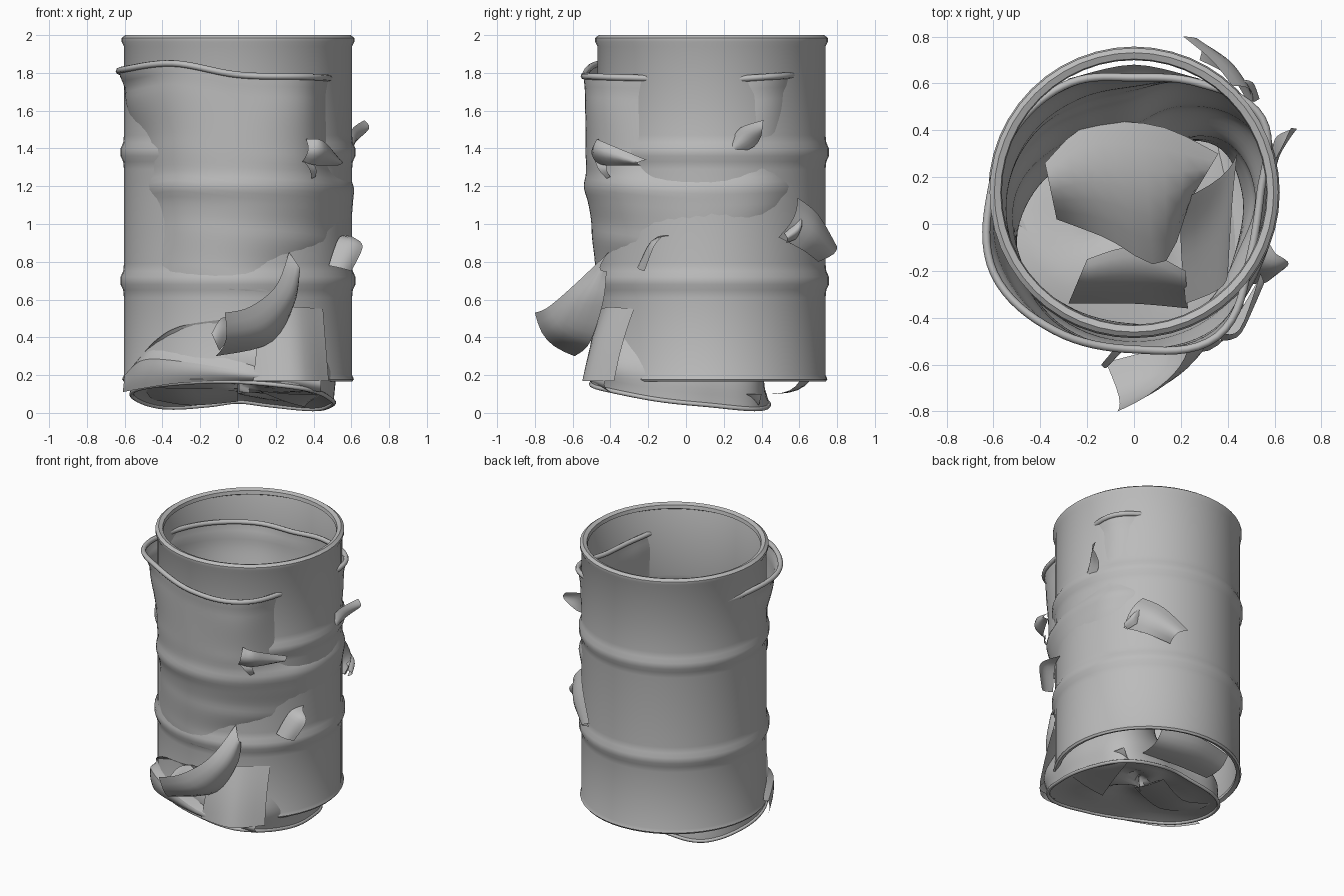
import bpy, bmesh, math
from mathutils import Vector as V

if "Cube" in bpy.data.objects:
    bpy.data.objects.remove(bpy.data.objects["Cube"])

mat = bpy.data.materials.new("dull grey steel")
mat.use_nodes = True
mat.diffuse_color = (0.5, 0.5, 0.5, 1)
mat.node_tree.nodes["Principled BSDF"].inputs["Base Color"].default_value = mat.diffuse_color
CY = 0.135


def spline(values, t, loop=False):
    """Catmull-Rom value along a list, t counted in list steps."""
    n = len(values)
    i = math.floor(t) if loop else min(max(math.floor(t), 0), n - 2)
    f = t - i
    a, b, c, d = [values[k % n] if loop else values[min(max(k, 0), n - 1)]
                  for k in range(i - 1, i + 3)]
    return b + (c - a) * (f / 2) + (a * 2 - b * 5 + c * 4 - d) * (f * f / 2) \
        + ((b - c) * 3 + d - a) * (f ** 3 / 2)


def surface(name, rows, loop=False, angle=50):
    """Skin a grid of points, one list per row."""
    bm = bmesh.new()
    grid = [[bm.verts.new(p) for p in row] for row in rows]
    m = len(rows[0])
    for r, s in zip(grid, grid[1:]):
        for j in range(m if loop else m - 1):
            k = (j + 1) % m
            bm.faces.new((r[j], r[k], s[k], s[j]))
    bmesh.ops.recalc_face_normals(bm, faces=bm.faces)
    mesh = bpy.data.meshes.new(name)
    bm.to_mesh(mesh)
    bm.free()
    ob = bpy.data.objects.new(name, mesh)
    bpy.context.collection.objects.link(ob)
    mesh.materials.append(mat)
    bpy.ops.object.select_all(action='DESELECT')
    ob.select_set(True)
    bpy.context.view_layer.objects.active = ob
    bpy.ops.object.shade_smooth_by_angle(angle=math.radians(angle))


def tube(name, points, radius):
    """Rolled edge following a closed path."""
    cu = bpy.data.curves.new(name, 'CURVE')
    cu.dimensions = '3D'
    cu.bevel_depth = radius
    cu.bevel_resolution = 2
    sp = cu.splines.new('POLY')
    sp.points.add(len(points) - 1)
    for p, q in zip(sp.points, points):
        p.co = (*q, 1)
    sp.use_cyclic_u = True
    sp.use_smooth = True
    cu.materials.append(mat)
    bpy.context.collection.objects.link(bpy.data.objects.new(name, cu))


def flap(name, upper, lower, bulge, steps=10, across=6):
    """Torn metal strip between two edges, bowed along a direction."""
    up, lo = [V(p) for p in upper], [V(p) for p in lower]
    rows = []
    for i in range(steps + 1):
        t = i / steps
        a, b = spline(up, t * (len(up) - 1)), spline(lo, t * (len(lo) - 1))
        rows.append([a.lerp(b, j / across) + V(bulge) * math.sin(math.pi * j / across)
                     for j in range(across + 1)])
    surface(name, rows)


def polar(a, r, z):
    return V((r * math.sin(a), CY - r * math.cos(a), z))


# Outer drum: turned wall with two soft ribs and rolled lips at both ends
R, SIDES = 0.604, 48
profile = [(R - .025, .195), (R - .025, .175), (R, .165), (R + .01, .178), (R, .2)]
for rib in (0.7, 1.38):
    profile += [(R + o, rib + dz) for dz, o in
                ((-.09, 0), (-.05, .004), (-.02, .018), (.02, .018), (.05, .004), (.09, 0))]
profile += [(R, 1.94), (R + .012, 1.965), (R + .012, 1.985), (R - .008, 2), (R - .035, 1.99),
            (R - .04, 1.965), (R - .012, 1.95)]
ring = [math.tau * i / SIDES for i in range(SIDES)]
surface("drum_wall", [[polar(a, r, z) for a in ring] for r, z in profile], True)

# Crushed liner: radii every 30 degrees from the front towards the left side, row by row
liner = [
    (1.0, [.67, .71, .57, .54, .63, .54, .49, .54, .575, .61, .69, .68]),
    (.94, [.665, .70, .56, .54, .615, .54, .48, .52, .56, .59, .645, .67]),
    (.75, [.665, .68, .575, .57, .6, .53, .45, .46, .5, .54, .58, .65]),
    (.63, [.66, .665, .62, .608, .612, .54, .4, .4, .47, .54, .57, .64]),
    (.5, [.635, .625, .595, .59, .56, .42, .28, .28, .38, .5, .56, .62]),
    (.36, [.615, .57, .5, .5, .42, .2, .06, .07, .25, .42, .57, .612]),
    (.22, [.56, .6, .5, .46, .4, .2, .06, .07, .3, .48, .57, .56]),
    (.07, [.62, .71, .58, .5, .46, .32, .25, .3, .45, .55, .6, .57]),
    (0, [.62, .68, .57, .49, .46, .35, .29, .33, .46, .55, .6, .58]),
]
top_z = [1.79, 1.78, 1.77, 1.76, 1.78, 1.79, 1.77, 1.77, 1.78, 1.8, 1.82, 1.85]
low_z = [.165, .13, .07, .04, .02, .04, .06, .04, .03, .08, .13, .16]
COLS, ROWS = 96, 60


def liner_point(j, t):
    k = j * 12 / COLS
    i = next(n for n in range(len(liner) - 1) if liner[n + 1][0] <= t)
    f = (liner[i][0] - t) / (liner[i][0] - liner[i + 1][0])
    f = f * f * (3 - 2 * f)
    r = spline(liner[i][1], k, True) * (1 - f) + spline(liner[i + 1][1], k, True) * f
    z = spline(low_z, k, True) * (1 - t) + spline(top_z, k, True) * t
    r += .016 * sum(math.exp(-((z - rib) / .05) ** 2) for rib in (1.2, .66))
    return polar(math.tau * j / COLS, r, z)


surface("crushed_liner", [[liner_point(j, i / ROWS) for j in range(COLS)]
                          for i in range(ROWS + 1)], True, 40)
tube("liner_top_lip", [liner_point(j, 1) for j in range(COLS)], 0.017)
tube("liner_bottom_lip", [liner_point(j, 0) for j in range(COLS)], 0.012)

# Buckled base plate hanging in the liner's lower end
base_rows = []
for s in (1, .85, .7, .5, .3, .12, .01):
    row = []
    for j in range(0, COLS, 2):
        a = math.tau * j / COLS
        q = V((0, .05, .09)).lerp(liner_point(j, 0), s)
        q.z += (1 - s) * (.04 + .04 * math.sin(3 * a + 5 * s)) + (.02 if s < 1 else 0)
        row.append(q)
    base_rows.append(row)
surface("buckled_base", base_rows, True, 30)

# Crumpled sheets folded inside
flap("inner_fold_high", [(-.38, .26, 1.0), (-.2, .42, 1.0), (.1, .42, .98), (.36, .3, .9)],
     [(-.33, .02, .85), (-.12, -.06, .88), (.12, -.17, .8), (.24, .1, .75)], (0, 0, .07))
flap("inner_fold_low", [(-.2, -.15, .55), (0, -.1, .6), (.22, -.2, .6)],
     [(-.28, -.34, .3), (0, -.34, .35), (.23, -.36, .3)], (0, 0, .07))
flap("inner_fold_side", [(.44, .3, 1.2), (.42, .1, 1.1), (.4, -.22, 1.0)],
     [(.2, .1, .8), (.2, -.1, .6), (.22, -.34, .5)], (.05, 0, .03))

# Large curled tongue at the front
flap("front_tongue",
     [(.27, -.41, .85), (.2, -.6, .67), (.06, -.73, .56), (-.07, -.8, .53)],
     [(.32, -.42, .75), (.3, -.44, .58), (.17, -.51, .37), (-.12, -.59, .3)],
     (.03, -.04, -.03), 14)
flap("front_tongue_curl", [(-.03, -.46, .5), (-.09, -.54, .5), (-.14, -.6, .42)],
     [(.02, -.48, .42), (-.05, -.54, .38), (-.1, -.59, .33)], (0, -.02, 0))

# Crumpled sheet and folded lip along the lower front
ragged = [(-.56, -.12, .24), (-.44, -.3, .38), (-.3, -.4, .46), (-.05, -.48, .5), (.12, -.48, .54)]
lip = [(-.6, -.08, .2), (-.5, -.28, .28), (-.28, -.43, .27), (.1, -.53, .21), (.44, -.43, .17)]
bottom = [(-.61, -.06, .11), (-.5, -.25, .13), (-.28, -.4, .16), (.08, -.5, .165),
          (.44, -.4, .11)]
flap("front_crumple", ragged, lip, (0, .05, 0), 24)
flap("front_folded_lip", lip, bottom, (0, -.015, 0), 24)
flap("front_patch", [(.12, -.465, .54), (.3, -.41, .56), (.45, -.275, .55)],
     [(.08, -.53, .17), (.32, -.54, .17), (.48, -.38, .17)], (0, -.01, 0))

# Sagging shreds under the drum
flap("low_shred_left", [(-.5, 0, .14), (-.3, -.1, .13), (0, 0, .13)],
     [(-.45, .25, .07), (-.25, .2, .04), (.0, .3, .06)], (0, 0, -.01))
flap("low_shred_right", [(.47, -.1, .1), (.48, .1, .1), (.42, .4, .1)],
     [(.1, -.2, .12), (.25, .1, .06), (.36, .38, .03)], (0, 0, -.01))
flap("low_shred_back", [(-.28, .62, .2), (0, .68, .2), (.28, .62, .2)],
     [(-.25, .44, .1), (0, .44, .1), (.28, .42, .1)], (0, .03, -.03))

# Small torn barbs around the left side
flap("barb_upper_front", [(.36, -.46, 1.45), (.45, -.45, 1.44), (.54, -.21, 1.34)],
     [(.34, -.48, 1.33), (.42, -.42, 1.31), (.53, -.24, 1.31)], (.02, -.03, 0))
flap("barb_upper_front_tip", [(.35, -.48, 1.33), (.4, -.42, 1.32)],
     [(.39, -.42, 1.24), (.41, -.4, 1.25)], (.01, -.01, 0), 4)
flap("barb_upper_side", [(.57, .24, 1.44), (.61, .29, 1.51), (.67, .41, 1.55)],
     [(.58, .23, 1.35), (.6, .36, 1.41), (.66, .4, 1.47)], (.03, 0, 0))
flap("barb_middle", [(.57, -.07, .94), (.53, -.17, .92), (.48, -.25, .78)],
     [(.61, -.13, .93), (.66, -.17, .88), (.6, -.22, .75)], (.01, -.02, 0))
flap("barb_back", [(.42, .59, 1.14), (.33, .7, 1.05), (.21, .8, .88)],
     [(.5, .49, .93), (.42, .62, .86), (.28, .7, .8)], (.04, .03, 0))
flap("barb_back_curl", [(.45, .61, 1.04), (.48, .6, 1.02), (.51, .52, .95)],
     [(.44, .6, .95), (.48, .58, .92), (.5, .53, .9)], (.03, .01, 0))
